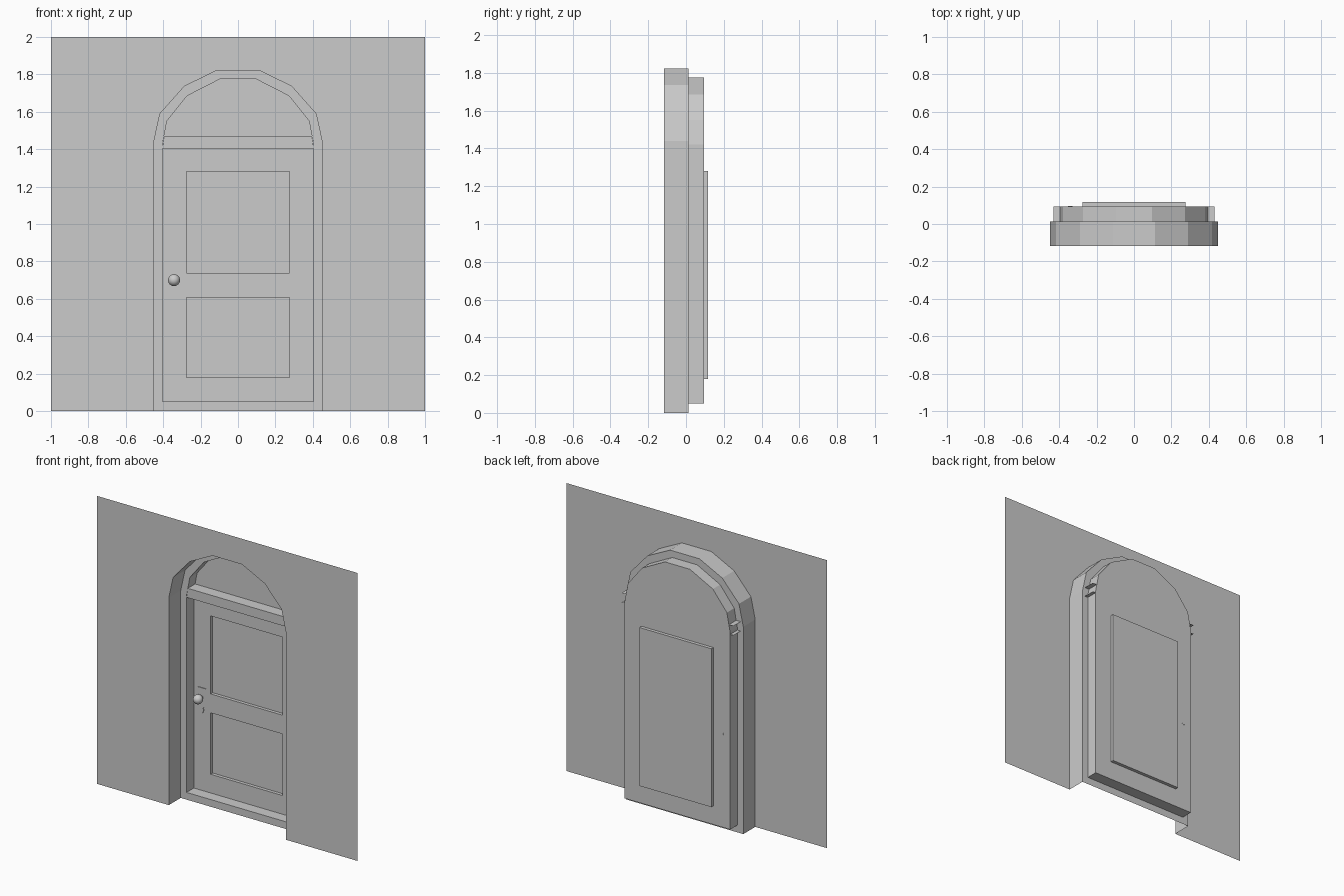
import bpy
import bmesh
import math

cube = bpy.data.objects.get("Cube")
if cube:
    bpy.data.objects.remove(cube, do_unlink=True)

grey = bpy.data.materials.new("plain grey")
grey.use_nodes = True
COLOUR = (0.6, 0.6, 0.6, 1)
grey.diffuse_color = COLOUR
grey.node_tree.nodes["Principled BSDF"].inputs["Base Color"].default_value = COLOUR

# Depths from the wall surface back to the panels
WALL, FRAME, DOOR, PANEL = -0.117, 0.014, 0.094, 0.117


def finish(bm, name):
    mesh = bpy.data.meshes.new(name)
    bm.to_mesh(mesh)
    bm.free()
    mesh.materials.append(grey)
    obj = bpy.data.objects.new(name, mesh)
    bpy.context.collection.objects.link(obj)
    return obj


def strip(name, outline_a, ya, outline_b, yb, closed=True):
    """Quads joining two outlines at depths ya and yb."""
    bm = bmesh.new()
    a = [bm.verts.new((x, ya, z)) for x, z in outline_a]
    b = [bm.verts.new((x, yb, z)) for x, z in outline_b]
    n = len(a)
    for i in range(n if closed else n - 1):
        j = (i + 1) % n
        bm.faces.new((a[i], a[j], b[j], b[i]))
    return finish(bm, name)


def sheet(name, outline, y):
    """Flat face facing the front."""
    bm = bmesh.new()
    face = bm.faces.new([bm.verts.new((x, y, z)) for x, z in outline])
    face.normal_update()
    if face.normal.y > 0:
        face.normal_flip()
    return finish(bm, name)


def mirrored(half):
    return half + [(-x, z) for x, z in reversed(half)]


def rect(w, z0, z1, cx=0):
    return [(cx - w, z0), (cx - w, z1), (cx + w, z1), (cx + w, z0)]


outer = mirrored([(-0.45, 0), (-0.45, 1.44), (-0.417, 1.59),
                  (-0.288, 1.735), (-0.113, 1.822)])
inner = mirrored([(-0.405, 0.05), (-0.405, 1.42), (-0.38, 1.55),
                  (-0.272, 1.685), (-0.096, 1.775)])
panel = rect(0.276, 0.18, 1.28)

# Wall with the arched opening, and the opening's sides
sheet("wall", rect(1, 0, 2) + outer[::-1], WALL)
strip("wall_opening_sides", outer, WALL, outer, FRAME, closed=False)

# Door frame and its inner sides
strip("door_frame", outer, FRAME, inner, FRAME)
strip("door_frame_sides", inner, FRAME, inner, DOOR)

# Door leaf, fanlight and sunken panel
strip("door_leaf", rect(0.405, 0.05, 1.42), DOOR, panel, DOOR)
sheet("fanlight", inner[1:-1], DOOR)
strip("panel_sides", panel, DOOR, panel, PANEL)
sheet("panel", panel, PANEL)

# Rail across the panel
rail = rect(0.276, 0.607, 0.738)
sheet("rail_front", rail, DOOR)
strip("rail_sides", rail, DOOR, rail, PANEL)

# Transom bar with ledges running past the frame sides
LOW, HIGH = 1.405, 1.47
sheet("transom_front", [(-0.405, LOW), (-0.395, HIGH), (0.395, HIGH), (0.405, LOW)], FRAME)
for name, z in (("transom_lower_ledge", LOW), ("transom_upper_ledge", HIGH)):
    edge = [(-0.43, z), (0.43, z)]
    strip(name, edge, FRAME, edge, DOOR, closed=False)

# Lock plate with a tapered tail
KX, KZ = -0.342, 0.70
plate = [(KX + x, z) for x, z in mirrored(
    [(-0.008, 0.592), (-0.016, 0.612), (-0.010, 0.625), (-0.032, 0.645), (-0.032, 0.765)])]
sheet("lock_plate", plate, DOOR - 0.005)
strip("lock_plate_sides", plate, DOOR - 0.005, plate, DOOR)

# Knob and stem
bpy.ops.mesh.primitive_uv_sphere_add(segments=20, ring_count=12, radius=0.032,
                                     location=(KX, 0.05, KZ))
knob = bpy.context.object
knob.name = "knob"
bpy.ops.object.shade_smooth()
bpy.ops.mesh.primitive_cylinder_add(vertices=16, radius=0.012, depth=0.03,
                                    location=(KX, 0.08, KZ), rotation=(math.pi / 2, 0, 0))
stem = bpy.context.object
stem.name = "knob_stem"
bpy.ops.object.shade_smooth_by_angle()
for obj in (knob, stem):
    obj.data.materials.append(grey)
